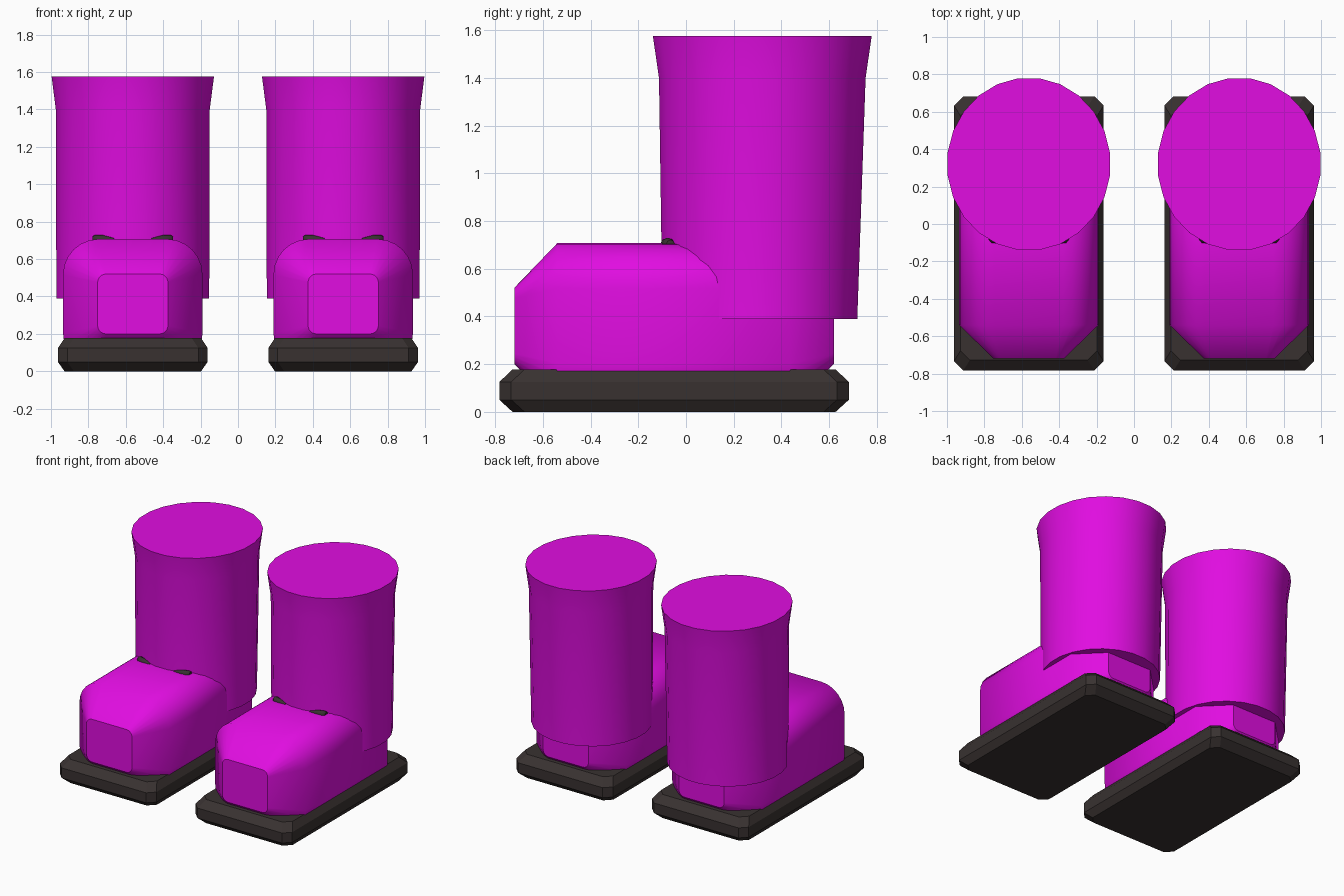
import bpy
import bmesh
from math import sin, cos, pi
from mathutils import Vector

if "Cube" in bpy.data.objects:
    bpy.data.objects.remove(bpy.data.objects["Cube"], do_unlink=True)


def material(name, colour):
    mat = bpy.data.materials.new(name)
    mat.use_nodes = True
    mat.diffuse_color = colour
    mat.node_tree.nodes["Principled BSDF"].inputs["Base Color"].default_value = colour
    return mat


magenta = material("magenta", (0.75, 0.004, 0.75, 1))
charcoal = material("charcoal", (0.04, 0.031, 0.03, 1))


def loft(name, rings, mat, smooth):
    """Skin a list of equal-length closed rings and cap both ends."""
    bm = bmesh.new()
    loops = [[bm.verts.new(p) for p in ring] for ring in rings]
    n = len(loops[0])
    for a, b in zip(loops, loops[1:]):
        for i in range(n):
            j = (i + 1) % n
            bm.faces.new((a[i], a[j], b[j], b[i])).smooth = smooth
    for cap in (loops[0], loops[-1]):
        face = bm.faces.new(cap)
        for edge in face.edges:
            edge.smooth = False
    bmesh.ops.recalc_face_normals(bm, faces=bm.faces)
    mesh = bpy.data.meshes.new(name)
    bm.to_mesh(mesh)
    bm.free()
    mesh.materials.append(mat)
    obj = bpy.data.objects.new(name, mesh)
    bpy.context.collection.objects.link(obj)
    return obj


def rounded_rect(hw, hh, r, steps):
    """Outline of a rectangle with rounded (or, with one step, cut) corners."""
    pts = []
    for k, (sx, sy) in enumerate(((1, 1), (-1, 1), (-1, -1), (1, -1))):
        for s in range(steps + 1):
            a = (k + s / steps) * pi / 2
            pts.append((sx * (hw - r) + r * cos(a), sy * (hh - r) + r * sin(a)))
    return pts


def sole_ring(cx, z, dx, dy):
    return [(cx + x, y - 0.05, z)
            for x, y in rounded_rect(0.4 - dx, 0.733 - dy, 0.05, 1)]


def foot_ring(cx, y, hw, hh, r):
    return [(cx + x, y, 0.36 + z) for x, z in rounded_rect(hw, hh, r, 6)]


def shaft_ring(cx, z, cy, hx, hy, sides=24):
    angles = [(i + 0.5) * 2 * pi / sides for i in range(sides)]
    return [(cx + hx * cos(a), cy + hy * sin(a), z) for a in angles]


def stud_ring(centre, r):
    return [centre + Vector((0, r * cos(i * pi / 4), r * sin(i * pi / 4)))
            for i in range(8)]


for side, cx in (("left", 0.5625), ("right", -0.5625)):
    # Sole slab with chamfered rims
    loft(side + "_sole", [sole_ring(cx, 0, 0.035, 0.055),
                          sole_ring(cx, 0.05, 0, 0),
                          sole_ring(cx, 0.125, 0, 0),
                          sole_ring(cx, 0.177, 0.035, 0.055)], charcoal, False)
    # Foot block with broad bevels towards toe and heel
    loft(side + "_foot", [foot_ring(cx, -0.72, 0.188, 0.16, 0.045),
                          foot_ring(cx, -0.54, 0.373, 0.347, 0.19),
                          foot_ring(cx, 0.435, 0.373, 0.347, 0.19),
                          foot_ring(cx, 0.62, 0.188, 0.16, 0.045)], magenta, True)
    # Tall shaft flaring at the rim
    loft(side + "_shaft", [shaft_ring(cx, 0.39, 0.31, 0.412, 0.412),
                           shaft_ring(cx, 1.4, 0.32, 0.415, 0.437),
                           shaft_ring(cx, 1.577, 0.32, 0.438, 0.463)], magenta, True)
    # Two small tapered studs at the instep
    for label, s in (("outer", 1), ("inner", -1)):
        s = s if cx > 0 else -s
        loft(f"{side}_{label}_stud",
             [stud_ring(Vector((cx + s * x, y, 0.704)), r)
              for x, y, r in ((0.215, -0.065, 0.017), (0.2, -0.075, 0.026),
                              (0.16, -0.083, 0.024), (0.1, -0.096, 0.008))],
             charcoal, True)
